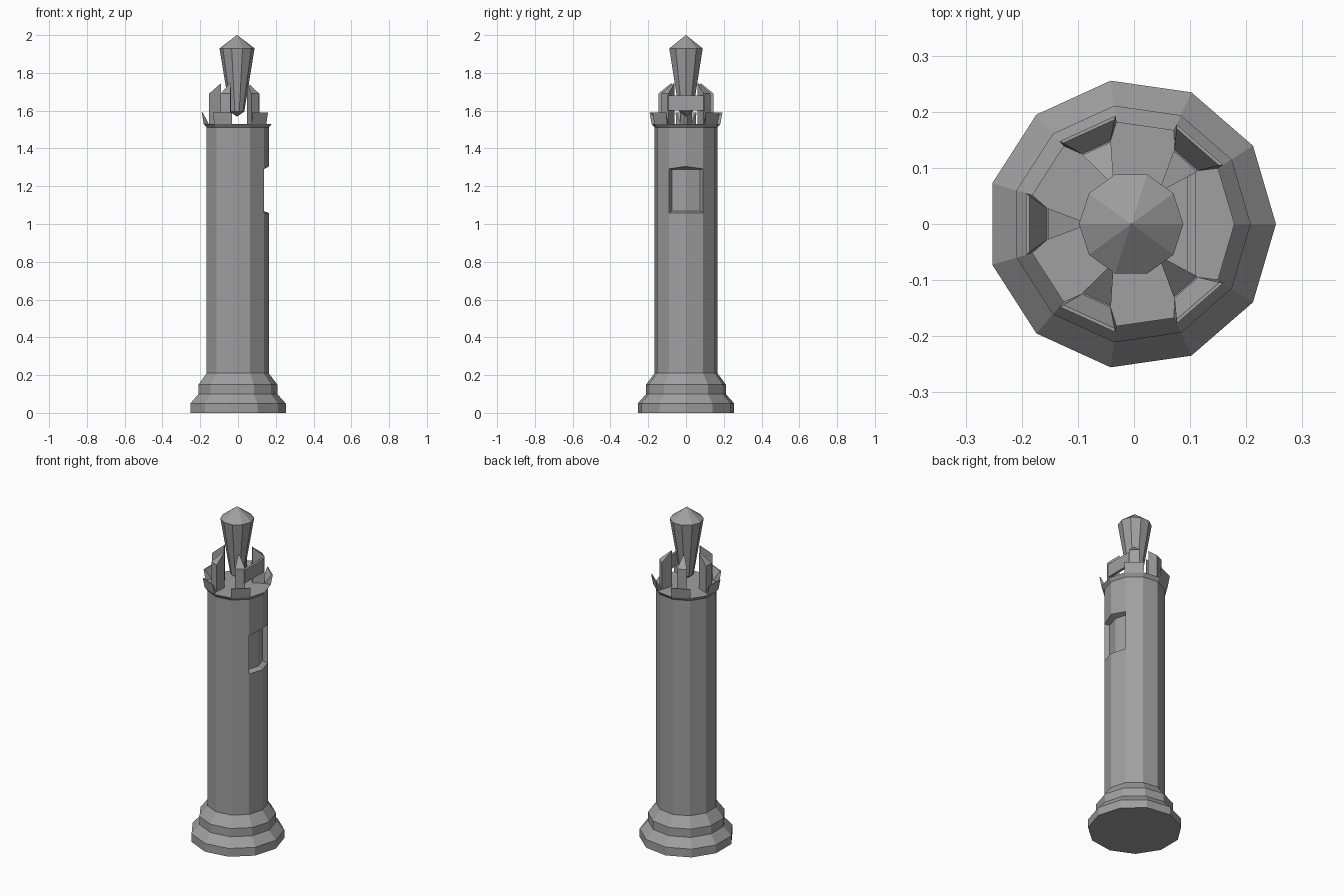
import bpy
import bmesh
from math import sin, cos, pi
from mathutils import Vector

cube = bpy.data.objects.get("Cube")
if cube:
    bpy.data.objects.remove(cube, do_unlink=True)

SIDES = 11
STEP = 2 * pi / SIDES
CX = -0.005          # axis of the tower

stone = bpy.data.materials.new("grey_stone")
stone.use_nodes = True
grey = (0.35, 0.35, 0.35, 1)
stone.diffuse_color = grey
stone.node_tree.nodes["Principled BSDF"].inputs["Base Color"].default_value = grey


def finish(bm, name):
    bmesh.ops.recalc_face_normals(bm, faces=bm.faces[:])
    mesh = bpy.data.meshes.new(name)
    bm.to_mesh(mesh)
    bm.free()
    mesh.materials.append(stone)
    obj = bpy.data.objects.new(name, mesh)
    bpy.context.collection.objects.link(obj)
    return obj


def ring(bm, r, z, n):
    return [bm.verts.new((CX + r * cos(2 * pi * i / n), r * sin(2 * pi * i / n), z))
            for i in range(n)]


def lathe(bm, profile, n, skip=None):
    """Stack faceted rings; skip(level, side) leaves a face open."""
    rings = [ring(bm, r, z, n) for r, z in profile]
    for lv, (a, b) in enumerate(zip(rings, rings[1:])):
        for i in range(n):
            if not (skip and skip(lv, i)):
                j = (i + 1) % n
                bm.faces.new((a[i], a[j], b[j], b[i]))
    bm.faces.new(rings[0][::-1])
    bm.faces.new(rings[-1])
    return rings


def loft(name, angle, lower, upper):
    """Solid between two outlines given as (outward, sideways, z)."""
    bm = bmesh.new()
    out = Vector((cos(angle), sin(angle), 0))
    side = Vector((-sin(angle), cos(angle), 0))
    rows = []
    for outline in (lower, upper):
        rows.append([bm.verts.new(Vector((CX, 0, z)) + out * a + side * b)
                     for a, b, z in outline])
    lo, up = rows
    n = len(lo)
    bm.faces.new(lo[::-1])
    bm.faces.new(up)
    for i in range(n):
        j = (i + 1) % n
        bm.faces.new((lo[i], lo[j], up[j], up[i]))
    return finish(bm, name)


# Tower: stepped base, shaft with a window recess, flared deck lip
bm = bmesh.new()
profile = [(.258, 0), (.258, .05), (.213, .10), (.213, .15), (.168, .21),
           (.168, 1.058), (.168, 1.305), (.168, 1.51), (.184, 1.53)]
rings = lathe(bm, profile, SIDES, lambda lv, i: lv == 5 and i in (0, SIDES - 1))
around = (SIDES - 1, 0, 1)
sill, head = ([rings[k][i] for i in around] for k in (5, 6))
head[0].co.z = head[2].co.z = 1.292


def pushed(v, z):
    f = .138 / .168
    return bm.verts.new((CX + (v.co.x - CX) * f, v.co.y * f, z))


back_low = [pushed(v, 1.07) for v in sill]
back_high = [pushed(v, 1.288) for v in head]
for i in (0, 1):
    for a, b in ((sill, back_low), (back_low, back_high), (back_high, head)):
        bm.faces.new((a[i], a[i + 1], b[i + 1], b[i]))
for i in (0, 2):
    bm.faces.new((sill[i], back_low[i], back_high[i], head[i]))
finish(bm, "tower")

# Parapet blocks and upright fins on every other side of the deck
DECK = 1.53
half = sin(STEP / 2)
apo = cos(STEP / 2)
for k in range(1, SIDES, 2):
    angle = (k + .5) * STEP
    foot, tip, lip = .184, .195, .189
    loft("parapet_block_%d" % k, angle,
         [(foot * apo, -foot * half, DECK), (foot * apo, foot * half, DECK),
          (.15, .028, DECK), (.15, -.028, DECK)],
         [(tip * apo, -tip * half, 1.59), (tip * apo, tip * half, 1.59),
          (lip * apo, lip * half - .003, 1.59), (lip * apo, .003 - lip * half, 1.59)])
    plan = [(.148, -.028), (.148, .028), (.085, .004), (.085, -.004)]
    loft("fin_%d" % k, angle, [(a, b, DECK) for a, b in plan],
         [(a, b, 1.69 if a > .1 else 1.745) for a, b in plan])

# Panel bridging the two fins above the window
panel = [(.115, -.097), (.115, .097), (.1, .097), (.1, -.097)]
loft("bridge_panel", 0, [(a, b, 1.60) for a, b in panel],
     [(a, b, 1.68) for a, b in panel])

# Tapered lamp with pointed ends
bm = bmesh.new()
lathe(bm, [(.003, 1.57), (.038, 1.595), (.093, 1.93), (.001, 2.0)], 10)
finish(bm, "lamp")
